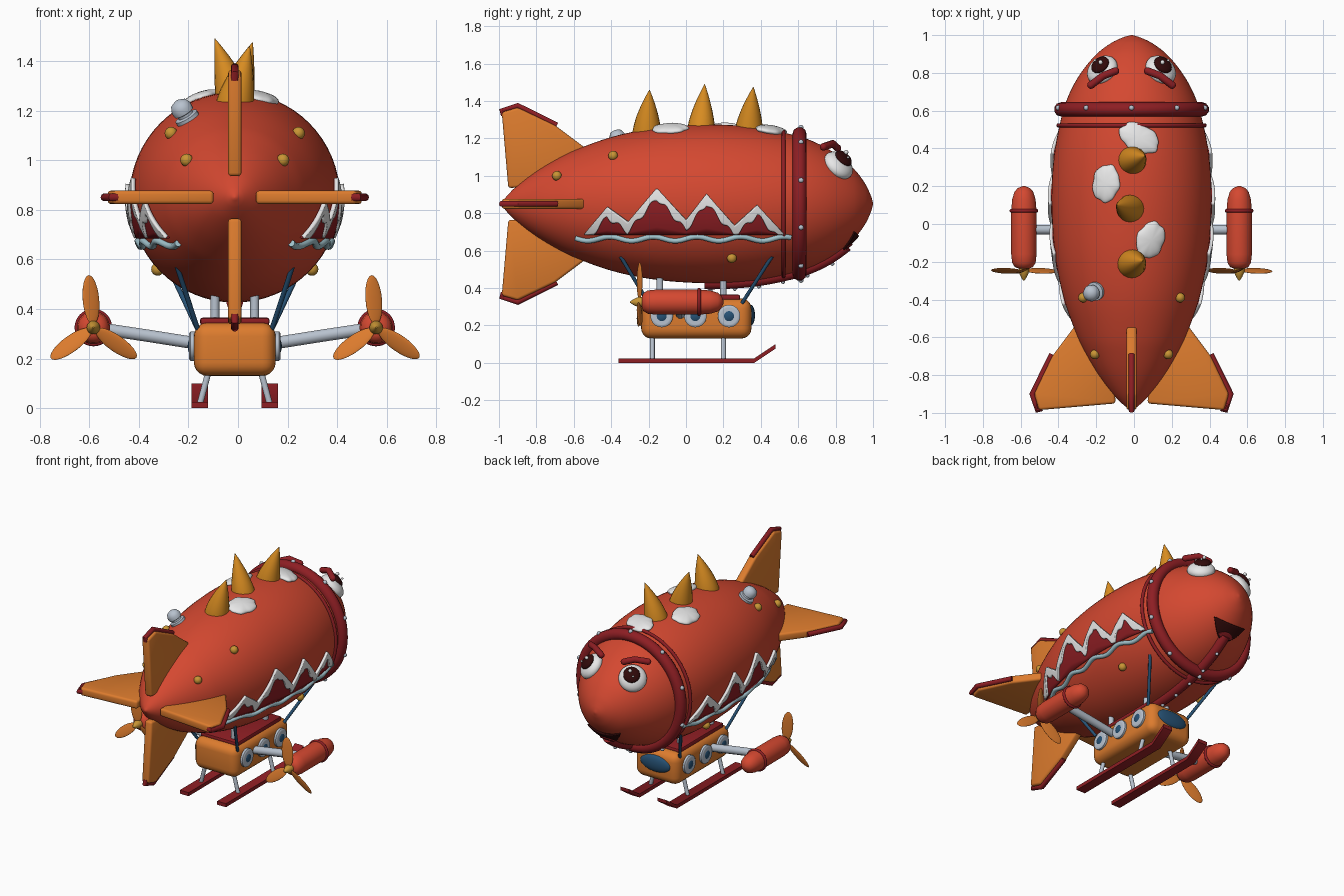
import bpy, bmesh, math
from mathutils import Vector, Matrix

cube = bpy.data.objects.get("Cube")
if cube:
    bpy.data.objects.remove(cube, do_unlink=True)

def material(name, r, g, b):
    m = bpy.data.materials.new(name)
    m.use_nodes = True
    m.diffuse_color = (r, g, b, 1)
    node = next(n for n in m.node_tree.nodes if n.type == 'BSDF_PRINCIPLED')
    node.inputs["Base Color"].default_value = (r, g, b, 1)
    return m

RED = material("hull red", .66, .065, .03)
ORANGE = material("orange", .72, .2, .027)
AMBER = material("amber", .68, .26, .015)
GOLD = material("gold", .58, .3, .035)
DARK = material("dark red", .27, .013, .017)
WHITE = material("white", .8, .8, .8)
SILVER = material("silver", .48, .54, .62)
PALE = material("pale blue", .36, .55, .61)
BLUE = material("deep blue", .02, .085, .18)
MAROON = material("dark maroon", .03, .003, .003)

parts = []
CX, AXIS = -0.013, 0.85          # model centre line and hull axis height
SIDES = (("left", 1), ("right", -1))

def finish(name, bm, mat, matrix=None):
    if matrix is not None:
        bmesh.ops.transform(bm, matrix=matrix, verts=bm.verts)
    bmesh.ops.recalc_face_normals(bm, faces=bm.faces)
    me = bpy.data.meshes.new(name)
    bm.to_mesh(me)
    bm.free()
    me.materials.append(mat)
    ob = bpy.data.objects.new(name, me)
    bpy.context.collection.objects.link(ob)
    parts.append(ob)
    return ob

def facing(pos, direction):
    return Matrix.Translation(pos) @ Vector(direction).to_track_quat('Z', 'Y').to_matrix().to_4x4()

def ball(name, mat, matrix, size, seg=20, wobble=0):
    bm = bmesh.new()
    bmesh.ops.create_uvsphere(bm, u_segments=seg, v_segments=max(8, seg // 2), radius=1)
    for v in bm.verts:
        a = math.atan2(v.co.y, v.co.x)
        k = 1 + wobble * (math.sin(5 * a) + .6 * math.sin(9 * a + 1))
        v.co = Vector((v.co.x * size[0] * k, v.co.y * size[1] * k, v.co.z * size[2]))
    return finish(name, bm, mat, matrix)

def dot(name, mat, pos, r):
    return ball(name, mat, Matrix.Translation(pos), (r, r, r), 12)

def grid(name, rows, mat, closed=False, matrix=None, thick=0):
    bm = bmesh.new()
    vs = [[bm.verts.new(p) for p in row] for row in rows]
    n = len(rows[0])
    for a, b in zip(vs, vs[1:]):
        for i in range(n if closed else n - 1):
            j = (i + 1) % n
            bm.faces.new((a[i], a[j], b[j], b[i]))
    if closed:
        bm.faces.new(vs[0])
        bm.faces.new(vs[-1])
    ob = finish(name, bm, mat, matrix)
    if thick:
        mod = ob.modifiers.new("thickness", 'SOLIDIFY')
        mod.thickness, mod.offset = thick, 0
    return ob

def lathe(name, profile, mat, matrix, seg=32):
    ring = [i * math.tau / seg for i in range(seg)]
    rows = [[(r * math.cos(a), r * math.sin(a), h) for a in ring] for h, r in profile]
    return grid(name, rows, mat, True, matrix)

def tube(name, pts, r, mat, cyclic=False, smooth=False):
    cu = bpy.data.curves.new(name, 'CURVE')
    cu.dimensions, cu.bevel_depth, cu.bevel_resolution = '3D', r, 3
    cu.use_fill_caps = True
    sp = cu.splines.new('POLY')
    sp.points.add(len(pts) - 1)
    for p, q in zip(sp.points, pts):
        p.co = (*q, 1)
    sp.use_cyclic_u = cyclic
    tmp = bpy.data.objects.new(name, cu)
    bm = bmesh.new()
    bm.from_mesh(tmp.to_mesh())
    tmp.to_mesh_clear()
    bpy.data.objects.remove(tmp)
    return finish(name, bm, mat)

def block(name, lo, hi, mat, bevel, seg=2):
    bm = bmesh.new()
    bmesh.ops.create_cube(bm, size=1)
    for v in bm.verts:
        v.co = Vector([(l + h) / 2 + c * (h - l) for l, h, c in zip(lo, hi, v.co)])
    bmesh.ops.bevel(bm, geom=bm.edges[:], offset=bevel, segments=seg, profile=.5, affect='EDGES')
    return finish(name, bm, mat)

# Hull profile: station along y and radius
HULL = [(-.985, .004), (-.96, .04), (-.9, .1), (-.8, .175), (-.7, .235), (-.6, .285), (-.4, .357),
        (-.2, .4), (0, .42), (.2, .423), (.4, .405), (.6, .362), (.7, .325), (.8, .268),
        (.9, .185), (.96, .105), (.99, .04), (1, .004)]

def slope(i):
    a, b = HULL[max(i - 1, 0)], HULL[min(i + 1, len(HULL) - 1)]
    return (b[1] - a[1]) / (b[0] - a[0])

def radius(y):
    i = max(k for k in range(len(HULL) - 1) if k == 0 or HULL[k][0] <= y)
    (y0, r0), (y1, r1) = HULL[i], HULL[i + 1]
    h, t = y1 - y0, (y - y0) / (y1 - y0)
    return ((1 + 2 * t) * (1 - t) ** 2 * r0 + t * (1 - t) ** 2 * h * slope(i)
            + t * t * (3 - 2 * t) * r1 + t * t * (t - 1) * h * slope(i + 1))

def on_side(s, y, z, off=0):
    return (s * (math.sqrt(max(radius(y) ** 2 - (z - AXIS) ** 2, 0)) + off), y, z)

def on_top(x, y, off=0):
    return Vector((x, y, AXIS + math.sqrt(max(radius(y) ** 2 - x * x, 0)) + off))

def normal(p):
    k = (radius(p[1] - .01) - radius(p[1] + .01)) / .02
    d = Vector((p[0], 0, p[2] - AXIS)).normalized()
    return (d + Vector((0, k, 0))).normalized()

stations = sorted({a[0] + (b[0] - a[0]) * t / 4 for a, b in zip(HULL, HULL[1:]) for t in range(5)})
along = facing((0, 0, AXIS), (0, 1, 0))
lathe("hull", [(y, max(radius(y), .003)) for y in stations], RED, along, 64)

# Collar rings and rivets
def hoop(name, y, major, minor, x=0, z=AXIS, mat=DARK):
    ring = [i * math.tau / 64 for i in range(64)]
    tube(name, [(x + major * math.cos(a), y, z + major * math.sin(a)) for a in ring], minor, mat, True)

hoop("collar", .607, .373, .038)
hoop("collar_thin_ring", .522, .387, .011)
for i in range(10):
    a = i * math.tau / 10
    dot("collar_rivet", SILVER, (.408 * math.sin(a), .615, AXIS + .408 * math.cos(a)), .014)

# Keel strap under the nose
keel = [(0, y, AXIS - radius(y)) for y in [.1 + .76 * i / 24 for i in range(25)]]
tube("keel_strap", keel, .034, DARK)
for p in keel[1::4]:
    dot("keel_rivet", SILVER, Vector(p) + normal(p) * .034, .011)

# Back spikes
for y, tip in ((.335, (.072, .36, 1.475)), (.08, (-.08, .1, 1.49)), (-.21, (.06, -.195, 1.46))):
    base, rows = Vector((0, y, 1.22)), []
    for i in range(13):
        t = i / 12
        c = base.lerp(Vector(tip), t)
        c.x, c.y = tip[0] * t ** 1.4, y + (tip[1] - y) * t ** 1.4
        r = .076 * (1 - t ** 1.6) + .001
        rows.append([c + Vector((r * math.cos(k * math.tau / 20), r * math.sin(k * math.tau / 20), 0))
                     for k in range(20)])
    grid("back_spike", rows, AMBER, True)

# Snowy patches and vent on the back
for x, y, w in ((.04, .455, .112), (-.135, .215, .1), (.1, -.085, .1)):
    p = on_top(x, y)
    d = normal(p)
    ball("snow_patch", WHITE, facing(p, d), (w, .075, .026), 40, .04)
vent = on_top(-.19, -.355)
lathe("vent_dome", [(-.02, .05), (.012, .05), (.016, .032), (.026, .032), (.03, .042), (.052, .044),
                    (.075, .034), (.086, .012)], SILVER, facing(vent, normal(vent)), 20)

# Gold studs, mountain panels, waves, eyes on both sides
PEAKS = [(-.54, .69), (-.42, .83), (-.31, .75), (-.155, .93), (0, .76), (.11, .9),
         (.26, .73), (.38, .84), (.52, .69)]

def ridge(y):
    for (a, za), (b, zb) in zip(PEAKS, PEAKS[1:]):
        if y <= b:
            return za + (zb - za) * (y - a) / (b - a)
    return PEAKS[-1][1]

ys = [-.54 + 1.06 * i / 106 for i in range(107)]
for side, s in SIDES:
    for y, z in ((-.39, 1.108), (-.69, 1.0), (.245, .56)):
        dot(side + "_stud", GOLD, on_side(s, y, z, .006), .026)

    def panel(name, low, high, off, mat, thick):
        rows = []
        for y in ys:
            a, b = low(y), high(y)
            rows.append([on_side(s, y, a + (b - a) * k / 6, off) for k in range(7)])
        grid(name, rows, mat, thick=thick)

    snow = lambda y: max(.688, ridge(y) - .05 - .014 * math.sin(y * 75))
    panel(side + "_mountains", lambda y: .686, lambda y: ridge(y) + .001, .004, DARK, .008)
    panel(side + "_mountain_snow", snow, lambda y: ridge(y) + .004, .011, WHITE, .016)
    wave = [-.59 + 1.15 * i / 90 for i in range(91)]
    tube(side + "_wave", [on_side(s, y, .663 + .011 * math.sin(y * 27), .006) for y in wave], .014, PALE)

    eye = on_top(s * .155, .815)
    n = normal(eye)
    ball(side + "_eye", WHITE, facing(eye, n), (.088, .088, .05), 28)
    look = eye + n * .04 + Vector((-s * .008, .004, .012))
    ball(side + "_pupil", MAROON, facing(look, n), (.052, .052, .022), 24)
    dot(side + "_eye_glint", WHITE, look + n * .02 + Vector((-s * .012, .002, .02)), .012)
    dot(side + "_eye_small_glint", WHITE, look + n * .02 + Vector((s * .018, .012, -.008)), .007)
    brow = [Vector((s * .085, .81, 1.148)), Vector((s * .15, .785, 1.172)), Vector((s * .215, .735, 1.155))]
    tube(side + "_brow", brow, .02, DARK)
    for p in (brow[0], brow[-1]):
        dot(side + "_brow_end", DARK, p, .02)

# Mouth wrapped on the nose
def on_nose(x, z, off):
    lo, hi, rho = .6, 1.0, math.hypot(x, z - AXIS)
    for _ in range(30):
        mid = (lo + hi) / 2
        lo, hi = (mid, hi) if radius(mid) > rho else (lo, mid)
    p = Vector((x, lo, z))
    return p + normal(p) * off

def lip(name, w, low, high, corner, off, mat):
    rows = []
    for i in range(25):
        u = -1 + i / 12
        a, b = low + (corner - low) * u * u, high + (corner - high) * u * u
        rows.append([on_nose(w * u, a + (b - a) * k / 8, off) for k in range(9)])
    grid(name, rows, mat, thick=.01)

lip("mouth", .12, .605, .685, .705, .006, MAROON)
lip("tongue", .055, .615, .645, .63, .012, DARK)

# Four tail fins with edge trim
FIN = [(-.985, .49), (-.9, .515), (-.7, .42), (-.5, .27), (-.62, .1), (-.95, .085)]
TRIM = [(-.975, .475), (-.985, .5), (-.9, .525), (-.69, .42)]
for i, label in enumerate(("top", "right", "bottom", "left")):
    turn = Matrix.Translation((0, 0, AXIS)) @ Matrix.Rotation(-i * math.pi / 2, 4, 'Y')
    bm = bmesh.new()
    face = bm.faces.new([bm.verts.new((-.027, y, r)) for y, r in FIN])
    ext = bmesh.ops.extrude_face_region(bm, geom=[face])
    bmesh.ops.translate(bm, vec=(.054, 0, 0), verts=[v for v in ext["geom"] if isinstance(v, bmesh.types.BMVert)])
    bmesh.ops.bevel(bm, geom=bm.edges[:], offset=.014, segments=3, profile=.5, affect='EDGES')
    finish(label + "_fin", bm, ORANGE, turn)
    tube(label + "_fin_trim", [turn @ Vector((0, y, r)) for y, r in TRIM], .016, DARK)

# Gondola
block("gondola", (-.165, -.24, .13), (.165, .35, .345), ORANGE, .055, 5)
block("gondola_roof", (-.14, -.19, .335), (.14, .29, .365), DARK, .01)
ball("gondola_windscreen", BLUE, Matrix.Translation((0, .345, .255)), (.115, .024, .056), 28)
for side, s in SIDES:
    for y in (-.13, .05, .23):
        port = facing((s * .16, y, .25), (s, 0, 0))
        lathe(side + "_porthole_rim", [(0, .06), (.018, .06), (.024, .052), (.024, .044)], SILVER, port)
        ball(side + "_porthole_glass", BLUE, port, (.045, .045, .03))
    for y in (-.14, .2):
        tube(side + "_roof_post", [(s * .08, y, .34), (s * .08, y, .46)], .018, SILVER)
    for y0, y1 in ((-.35, -.2), (.46, .3)):
        tube(side + "_rope", [on_side(s, y0, .57, -.01), (s * .15, y1, .32)], .01, BLUE)

    # Landing skids
    path, x = [(-.36, .012), (.365, .012), (.478, .088)], s * .141
    rows = [[(x + w, y, z + h) for w, h in ((-.033, -.012), (.033, -.012), (.033, .012), (-.033, .012))]
            for y, z in path]
    grid(side + "_skid", rows, DARK, True)
    for y in (-.18, .2):
        tube(side + "_skid_strut", [(s * .141, y, .015), (s * .105, y, .15)], .013, SILVER)

    # Engine pod, arm and propeller
    ex, ez = s * .57, .325
    tube(side + "_engine_arm", [(s * .16, -.03, .262), (s * .35, -.03, .292), (ex, -.03, ez)], .026, SILVER)
    pod = facing((ex, 0, ez), (0, 1, 0))
    lathe(side + "_engine", [(-.235, .03), (-.228, .048), (-.205, .062), (-.16, .067), (.07, .067), (.13, .062),
                             (.17, .05), (.19, .033), (.2, .008)], RED, pod)
    hoop(side + "_engine_band", .07, .066, .01, ex, ez)
    lathe(side + "_propeller_hub", [(-.3, .003), (-.28, .016), (-.255, .027), (-.225, .027)], GOLD, pod, 20)
    for a in (95, 216, 325):
        m = (Matrix.Translation((ex, -.248, ez)) @ Matrix.Rotation(-math.radians(a), 4, 'Y')
             @ Matrix.Rotation(.4, 4, 'X') @ Matrix.Translation((.112, 0, 0)))
        ball(side + "_propeller_blade", ORANGE, m, (.1, .007, .036), 24)

# Smooth shading and centring
bpy.ops.object.select_all(action='DESELECT')
for ob in parts:
    ob.location.x = CX
    ob.select_set(True)
bpy.context.view_layer.objects.active = parts[0]
bpy.ops.object.shade_smooth_by_angle(angle=math.radians(40))
